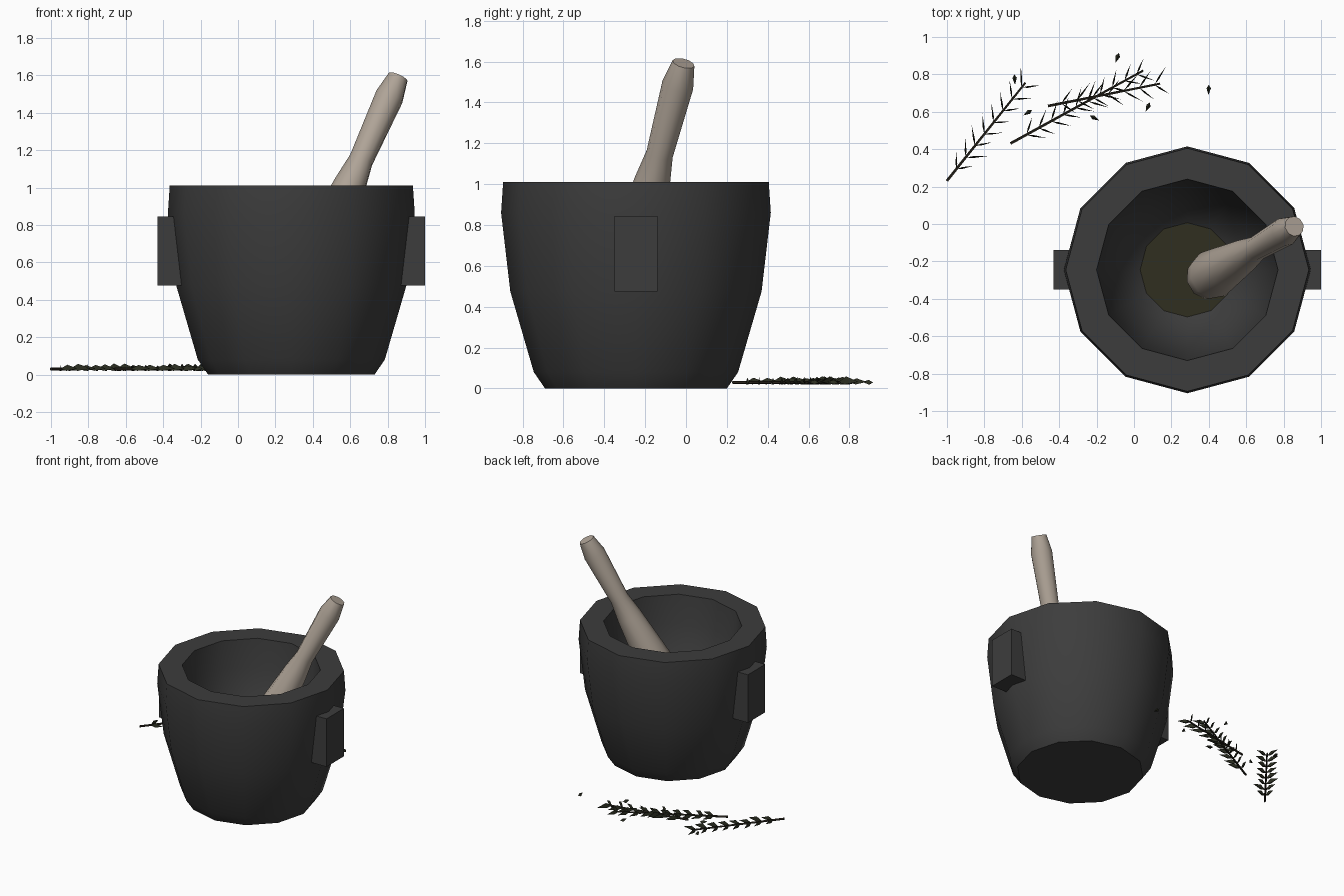
import bpy, bmesh, math, random
from mathutils import Vector, Matrix

if "Cube" in bpy.data.objects:
    bpy.data.objects.remove(bpy.data.objects["Cube"])

random.seed(4)
CX, CY = 0.285, -0.245


def material(name, rgb):
    m = bpy.data.materials.new(name)
    m.diffuse_color = (*rgb, 1)
    m.use_nodes = True
    m.node_tree.nodes["Principled BSDF"].inputs["Base Color"].default_value = m.diffuse_color
    return m


STONE = material("dark stone", (0.046, 0.046, 0.046))
WOOD = material("pale stone", (0.43, 0.37, 0.31))
PASTE = material("olive paste", (0.030, 0.028, 0.014))
STEM = material("dark stem", (0.028, 0.023, 0.015))
LEAF = material("dark leaf", (0.024, 0.027, 0.015))


def finish(bm, name, mat, smooth=None):
    bmesh.ops.recalc_face_normals(bm, faces=bm.faces)
    me = bpy.data.meshes.new(name)
    bm.to_mesh(me)
    bm.free()
    me.materials.append(mat)
    ob = bpy.data.objects.new(name, me)
    bpy.context.collection.objects.link(ob)
    if smooth:
        bpy.ops.object.select_all(action='DESELECT')
        ob.select_set(True)
        bpy.context.view_layer.objects.active = ob
        bpy.ops.object.shade_smooth_by_angle(angle=math.radians(smooth))
    return ob


def add_lathe(bm, profile, sides, matrix):
    """Revolve (radius, height) points, capping both ends."""
    rings = []
    for r, z in profile:
        rings.append([bm.verts.new(matrix @ Vector((
            r * math.cos(2 * math.pi * i / sides),
            r * math.sin(2 * math.pi * i / sides), z))) for i in range(sides)])
    for a, b in zip(rings, rings[1:]):
        for i in range(sides):
            j = (i + 1) % sides
            bm.faces.new((a[i], a[j], b[j], b[i]))
    bm.faces.new(rings[0])
    bm.faces.new(rings[-1])


# Mortar: twelve-sided outer wall, flat rim and hollow bowl
bm = bmesh.new()
add_lathe(bm, [(0.445, 0), (0.50, 0.08), (0.615, 0.475), (0.66, 0.86), (0.65, 1.01),
               (0.485, 1.01), (0.46, 0.80), (0.385, 0.53), (0.25, 0.35), (0.12, 0.30)],
          12, Matrix.Translation((CX, CY, 0)))
finish(bm, "mortar", STONE, 40)

# Crushed paste in the bowl
bm = bmesh.new()
add_lathe(bm, [(0.20, 0.33), (0.252, 0.355)], 12, Matrix.Translation((CX, CY, 0)))
finish(bm, "paste", PASTE)

# Block handles on both sides
for side, name in ((-1, "left_handle"), (1, "right_handle")):
    bm = bmesh.new()
    bmesh.ops.create_cube(bm, size=1, matrix=Matrix.Translation((CX + side * 0.63, CY, 0.66))
                          @ Matrix.Diagonal((0.17, 0.212, 0.37, 1)))
    finish(bm, name, STONE)

# Leaning pestle, profile measured from its top end downwards
top, axis = Vector((0.857, -0.012, 1.592)), Vector((0.397, 0.234, 0.888)).normalized()
bm = bmesh.new()
add_lathe(bm, [(0.055, 0), (0.078, -0.12), (0.066, -0.50), (0.088, -0.65), (0.115, -0.92),
               (0.133, -1.10), (0.115, -1.19), (0.07, -1.25)],
          10, Matrix.Translation(top) @ axis.to_track_quat('Z', 'Y').to_matrix().to_4x4())
finish(bm, "pestle", WOOD, 40)


def add_leaf(bm, pos, angle, length, width, height):
    """Slim pointed leaf blade standing on its edge."""
    m = Matrix.Translation(pos) @ Matrix.Rotation(angle, 4, 'Z')
    pts = [(0, 0, 0), (length, 0, 0.002), (length * 0.4, 0, height),
           (length * 0.35, width, -0.010), (length * 0.35, -width, -0.010)]
    v = [bm.verts.new(m @ Vector(p)) for p in pts]
    for f in ((0, 2, 3), (0, 4, 2), (1, 3, 2), (1, 2, 4), (0, 3, 4), (1, 4, 3)):
        bm.faces.new([v[i] for i in f])


# Herb sprigs: thin stem with paired leaves
sprigs = [((-1.0, 0.23), (-0.58, 0.755)), ((-0.66, 0.43), (0.05, 0.82)),
          ((-0.46, 0.63), (0.14, 0.75))]
for n, (a, b) in enumerate(sprigs, 1):
    a, b = Vector((*a, 0.03)), Vector((*b, 0.03))
    d = b - a
    heading = math.atan2(d.y, d.x)
    bm = bmesh.new()
    add_lathe(bm, [(0.008, 0), (0.006, d.length)], 5,
              Matrix.Translation(a) @ d.to_track_quat('Z', 'Y').to_matrix().to_4x4())
    finish(bm, f"sprig_stem_{n}", STEM)
    bm = bmesh.new()
    pairs = round(d.length / 0.083)
    for k in range(pairs):
        t = 0.12 + 0.83 * k / (pairs - 1)
        for side in (-1, 1):
            add_leaf(bm, a + d * t, heading + side * random.uniform(0.65, 0.85),
                     random.uniform(0.09, 0.12), 0.005, random.uniform(0.018, 0.03))
    finish(bm, f"sprig_leaves_{n}", LEAF)

# Loose leaves lying around
bm = bmesh.new()
for x, y, ang in ((0.40, 0.745, -1.6), (-0.545, 0.61, 3.7), (-0.235, 0.58, -0.5),
                  (0.085, 0.65, -2.0), (-0.08, 0.915, -1.9), (-0.64, 0.80, -1.5)):
    add_leaf(bm, (x, y, 0.03), ang, 0.055, 0.012, 0.012)
finish(bm, "loose_leaves", LEAF)
